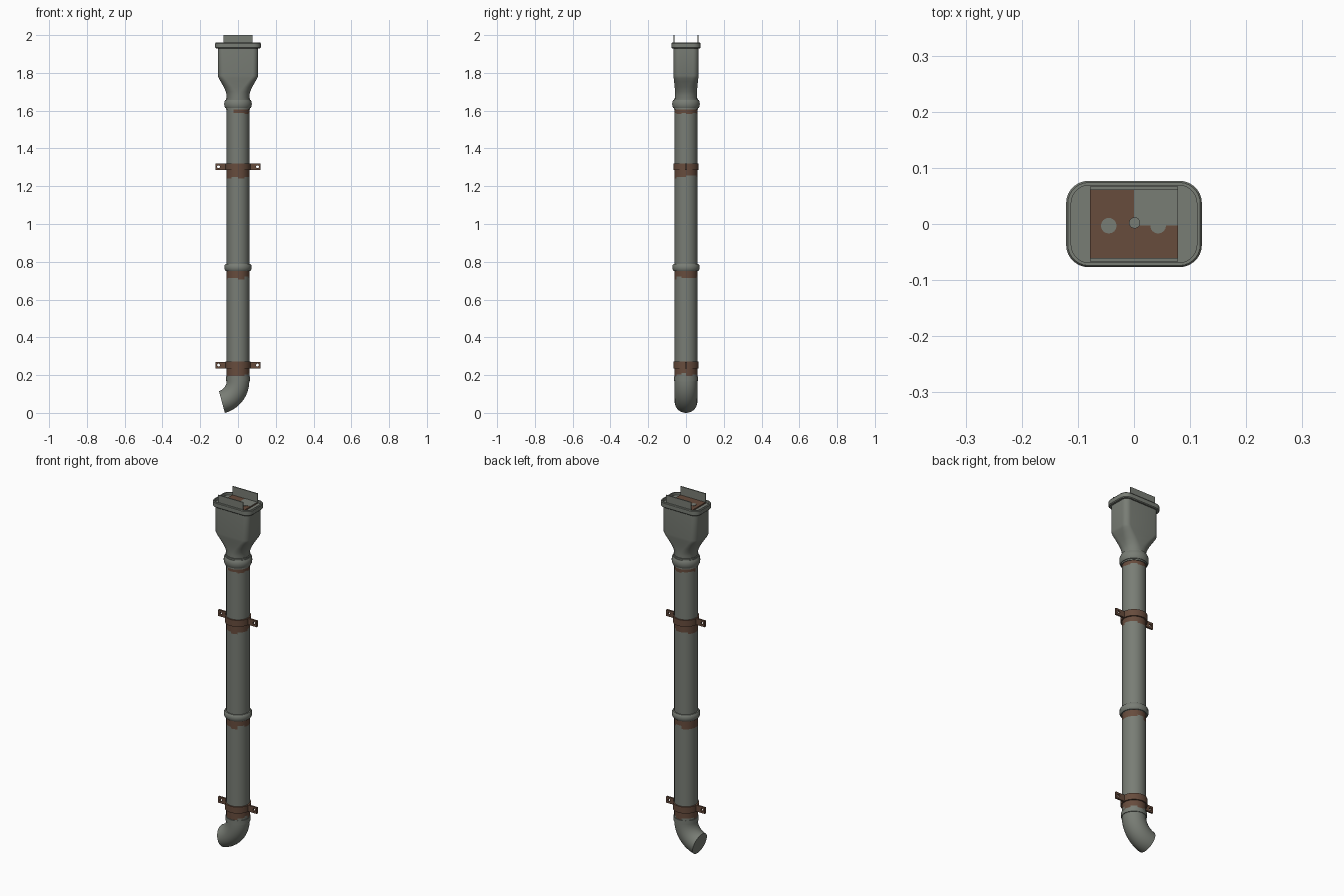
import bpy, bmesh, math, random
from math import sin, cos, pi, radians
from mathutils import Vector

if "Cube" in bpy.data.objects:
    bpy.data.objects.remove(bpy.data.objects["Cube"])

random.seed(4)


def material(name, rgb):
    m = bpy.data.materials.new(name)
    m.diffuse_color = (*rgb, 1)
    m.use_nodes = True
    m.node_tree.nodes["Principled BSDF"].inputs["Base Color"].default_value = m.diffuse_color
    return m


GREY = material("weathered_grey", (0.19, 0.205, 0.178))
RUST = material("rust_brown", (0.135, 0.072, 0.046))


def finish(name, bm, mats, smooth=True):
    bmesh.ops.recalc_face_normals(bm, faces=bm.faces)
    me = bpy.data.meshes.new(name)
    bm.to_mesh(me)
    bm.free()
    for m in mats:
        me.materials.append(m)
    ob = bpy.data.objects.new(name, me)
    bpy.context.collection.objects.link(ob)
    if smooth:
        bpy.ops.object.select_all(action='DESELECT')
        ob.select_set(True)
        bpy.context.view_layer.objects.active = ob
        bpy.ops.object.shade_smooth_by_angle(angle=radians(35))
    return ob


def loft(name, rings, mats, rule=None, closed=False):
    """Skin a list of equal point rings; cap the ends unless closed."""
    bm = bmesh.new()
    vs = [[bm.verts.new(p) for p in ring] for ring in rings]
    n = len(vs[0])
    pairs = list(zip(vs, vs[1:]))
    if closed:
        pairs.append((vs[-1], vs[0]))
    for a, b in pairs:
        for i in range(n):
            j = (i + 1) % n
            f = bm.faces.new((a[i], a[j], b[j], b[i]))
            if rule:
                f.material_index = rule(f.calc_center_median(), i)
    if not closed:
        bm.faces.new(vs[0])
        bm.faces.new(vs[-1])
    return finish(name, bm, mats)


def circle(r, z, n=32):
    return [(r * cos(2 * pi * i / n), r * sin(2 * pi * i / n), z) for i in range(n)]


def rounded(hx, hy, r, z, k=8):
    pts = []
    for q, (sx, sy) in enumerate(((1, 1), (-1, 1), (-1, -1), (1, -1))):
        for i in range(k):
            a = (q + i / (k - 1)) * pi / 2
            pts.append((sx * (hx - r) + r * cos(a), sy * (hy - r) + r * sin(a), z))
    return pts


def box(name, lo, hi, mat):
    bm = bmesh.new()
    bmesh.ops.create_cube(bm, size=1)
    for v in bm.verts:
        v.co = Vector([(l + h) / 2 + c * (h - l) for l, h, c in zip(lo, hi, v.co)])
    return finish(name, bm, [mat], False)


# Main pipe with ragged rust stains under each joint
PIPE = 0.06
zones = [(0.235, 0.195), (0.75, 0.705), (1.285, 1.24), (1.61, 1.583)]
levels = [0.165, 1.65]
for top, bottom in zones:
    levels += [bottom + (top - bottom) * i / 5 for i in range(6)]
ragged = [[random.choice((0, 0, 0.2, 0.2, 0.4)) for _ in range(32)] for _ in zones]


def rust_rule(c, col):
    for k, (top, bottom) in enumerate(zones):
        if bottom + (top - bottom) * ragged[k][col // 3] < c.z < top:
            return 0 if k == 3 and c.x < -0.02 and c.y < 0 else 1
    return 0


loft("pipe", [circle(PIPE, z) for z in sorted(levels)], [GREY, RUST], rust_rule)


# Rounded joint collars
def collar(name, z, half, r):
    prof = [(PIPE, -half), (r - 0.006, -half), (r - 0.001, -half * 0.6), (r, 0),
            (r - 0.001, half * 0.6), (r - 0.006, half), (PIPE, half)]
    loft(name, [circle(a, z + h) for a, h in prof], [GREY])


collar("upper_collar", 1.635, 0.022, 0.073)
collar("middle_collar", 0.77, 0.018, 0.072)
loft("upper_collar_lip", [circle(0.064, 1.605), circle(0.064, 1.665)], [GREY])
loft("elbow_collar", [circle(0.0635, 0.169), circle(0.0635, 0.193)], [GREY])

# Outlet elbow bending toward -x
R, Z0 = 0.115, 0.169
elbow = []
for s in range(15):
    t = radians(75) * s / 14
    elbow.append([(-R + (R + x) * cos(t), y, Z0 - (R + x) * sin(t))
                  for x, y, _ in circle(PIPE, 0)])
loft("elbow", elbow, [GREY])

# Hopper head with rim and recessed top
sections = [(0.06, 0.06, 0.0599, 1.64), (0.06, 0.058, 0.056, 1.68), (0.064, 0.058, 0.052, 1.70),
            (0.075, 0.060, 0.046, 1.725), (0.092, 0.063, 0.038, 1.755), (0.102, 0.065, 0.033, 1.772),
            (0.107, 0.066, 0.03, 1.785), (0.107, 0.066, 0.03, 1.93),
            (0.117, 0.073, 0.036, 1.93), (0.121, 0.077, 0.04, 1.934), (0.121, 0.077, 0.04, 1.956),
            (0.118, 0.074, 0.037, 1.96), (0.112, 0.069, 0.032, 1.96), (0.112, 0.069, 0.032, 1.945)]
loft("hopper", [rounded(*s) for s in sections], [GREY])

# Channel bracket in the hopper top: rusty base, grey patch, two flanges
box("channel_base", (-0.078, -0.064, 1.94), (0.078, 0.064, 1.952), RUST)
box("channel_patch", (0, -0.003, 1.95), (0.078, 0.062, 1.953), GREY)
for side, y in (("front", -0.064), ("back", 0.064)):
    box(side + "_flange", (-0.078, y - 0.003, 1.94), (0.078, y + 0.003, 2.0), GREY)
for name, x, r, top in (("left", -0.045, 0.014, 1.954), ("right", 0.043, 0.014, 1.954),
                        ("centre", 0.001, 0.010, 1.958)):
    d = loft(name + "_base_disc", [circle(r, 1.945, 16), circle(r, top, 16)], [GREY])
    d.location = (x, -0.003 if r > 0.012 else 0.002, 0)


# Clamp bands with pierced ears
def ear(name, x, z):
    """Rectangular plate with a round hole, as a closed loft around the hole."""
    def ring(square, y):
        out = []
        for i in range(16):
            a = 2 * pi * i / 16
            c, s = cos(a), sin(a)
            if square:
                k = 1 / max(abs(c), abs(s))
                out.append((x + 0.029 * c * k, y, z + 0.0175 * s * k))
            else:
                out.append((x + math.copysign(0.012, x) + 0.0075 * c, y, z + 0.0075 * s))
        return out
    loft(name, [ring(True, -0.005), ring(True, 0.005), ring(False, 0.005), ring(False, -0.005)],
         [RUST], closed=True)


for name, z in (("upper", 1.303), ("lower", 0.253)):
    loft(name + "_clamp_band", [circle(r, z + h) for r, h in
         ((0.059, -0.018), (0.067, -0.018), (0.067, 0.018), (0.059, 0.018))], [RUST], closed=True)
    for side, x in (("left", -0.091), ("right", 0.091)):
        ear(f"{name}_clamp_{side}_ear", x, z)
